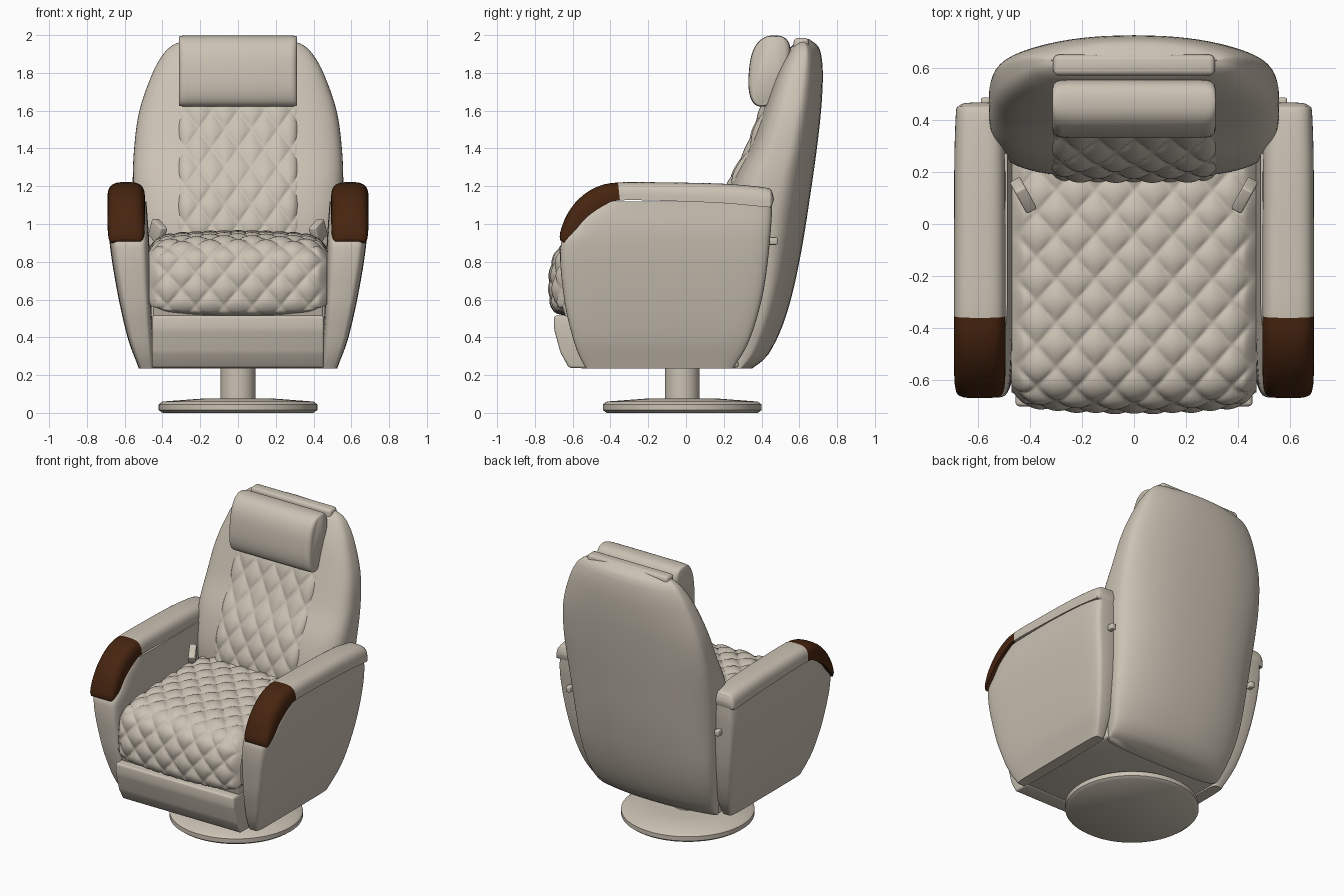
import bpy, bmesh, math
from mathutils import Vector

if "Cube" in bpy.data.objects:
    bpy.data.objects.remove(bpy.data.objects["Cube"])


def material(name, rgb):
    m = bpy.data.materials.new(name)
    m.diffuse_color = (*rgb, 1)
    m.use_nodes = True
    m.node_tree.nodes["Principled BSDF"].inputs["Base Color"].default_value = m.diffuse_color
    return m


LEATHER = material("cream_leather", (0.60, 0.54, 0.455))
WOOD = material("dark_brown_wood", (0.062, 0.018, 0.005))


def finish(name, bm, angle=40, recalc=True):
    if recalc:
        bmesh.ops.recalc_face_normals(bm, faces=bm.faces)
    me = bpy.data.meshes.new(name)
    bm.to_mesh(me)
    bm.free()
    me.materials.append(LEATHER)
    me.materials.append(WOOD)
    ob = bpy.data.objects.new(name, me)
    bpy.context.collection.objects.link(ob)
    bpy.ops.object.select_all(action='DESELECT')
    ob.select_set(True)
    bpy.context.view_layer.objects.active = ob
    bpy.ops.object.shade_smooth_by_angle(angle=math.radians(angle))
    return ob


def key(table, t):
    """Smooth interpolation through (t, value) keys."""
    if t <= table[0][0]:
        return table[0][1]
    if t >= table[-1][0]:
        return table[-1][1]
    i = max(k for k in range(len(table) - 1) if table[k][0] <= t)

    def slope(k):
        a, b = table[max(k - 1, 0)], table[min(k + 1, len(table) - 1)]
        return (b[1] - a[1]) / (b[0] - a[0])
    (t0, v0), (t1, v1) = table[i], table[i + 1]
    h = t1 - t0
    s = (t - t0) / h
    return ((2*s**3 - 3*s**2 + 1) * v0 + (s**3 - 2*s**2 + s) * h * slope(i)
            + (3*s**2 - 2*s**3) * v1 + (s**3 - s**2) * h * slope(i + 1))


def oval(rx, ry, e, n=56, arc=2 * math.pi):
    """Superellipse points; a high exponent gives a rounded rectangle."""
    pw = lambda v: math.copysign(abs(v) ** (2 / e), v)
    return [(rx * pw(math.cos(arc * i / n)), ry * pw(math.sin(arc * i / n))) for i in range(n)]


def loft(name, rings, wood_from=None, angle=40):
    bm = bmesh.new()
    vs = [[bm.verts.new(p) for p in r] for r in rings]
    n = len(rings[0])
    for i in range(len(vs) - 1):
        for j in range(n):
            k = (j + 1) % n
            f = bm.faces.new((vs[i][j], vs[i][k], vs[i + 1][k], vs[i + 1][j]))
            f.material_index = int(wood_from is not None and i >= wood_from)
    bm.faces.new(vs[0])
    bm.faces.new(vs[-1]).material_index = int(wood_from is not None)
    return finish(name, bm, angle)


def prism(name, profile, hw, bevel):
    """Side profile (y, z) extruded across x with rounded edges."""
    bm = bmesh.new()
    a = [bm.verts.new((-hw, y, z)) for y, z in profile]
    b = [bm.verts.new((hw, y, z)) for y, z in profile]
    bm.faces.new(a)
    bm.faces.new(b)
    for i in range(len(a)):
        j = (i + 1) % len(a)
        bm.faces.new((a[i], a[j], b[j], b[i]))
    bmesh.ops.bevel(bm, geom=bm.edges[:], offset=bevel, segments=3, profile=0.5, affect='EDGES')
    return finish(name, bm, 50)


def box(name, centre, size, bevel, turn=(0, 0, 0)):
    x, y, z = (s / 2 for s in size)
    ob = prism(name, [(-y, -z), (y, -z), (y, z), (-y, z)], x, bevel)
    ob.location = centre
    ob.rotation_euler = turn
    return ob


def quilt(u, v):
    return math.sqrt(abs(math.sin(math.pi * (u + v)) * math.sin(math.pi * (u - v))))


def sheet(name, nu, nv, point):
    """Grid surface, u across x and v along the path."""
    bm = bmesh.new()
    g = [[bm.verts.new(point(2 * j / nu - 1, i / nv)) for j in range(nu + 1)] for i in range(nv + 1)]
    for i in range(nv):
        for j in range(nu):
            bm.faces.new((g[i][j], g[i][j + 1], g[i + 1][j + 1], g[i + 1][j]))
    return finish(name, bm, 60, recalc=False)


# swivel base and column
def disc(name, steps):
    return loft(name, [[(x, y - 0.02, z) for x, y in oval(r, r, 2, 64)] for r, z in steps])


disc("base_disc", [(0.40, 0.0), (0.42, 0.015), (0.42, 0.045), (0.40, 0.06), (0.20, 0.075)])
disc("base_column", [(0.092, 0.05), (0.092, 0.26)])

# seat body and lower front panel
prism("seat_body", [(-0.55, 0.24), (0.28, 0.24), (0.28, 0.84), (-0.58, 0.84),
                    (-0.65, 0.78), (-0.66, 0.58), (-0.62, 0.45)], 0.45, 0.015)
prism("front_panel", [(-0.50, 0.235), (-0.62, 0.238), (-0.665, 0.32), (-0.698, 0.44),
                      (-0.70, 0.515), (-0.50, 0.515)], 0.455, 0.014)

# quilted seat cushion rolling over the front edge
SEAT = [(-0.64, 0.515), (-0.69, 0.54), (-0.708, 0.64), (-0.703, 0.75), (-0.67, 0.85),
        (-0.58, 0.91), (-0.38, 0.935), (-0.10, 0.945), (0.08, 0.945), (0.25, 0.93)]
dist = [0.0]
for p, q in zip(SEAT, SEAT[1:]):
    dist.append(dist[-1] + math.dist(p, q))
SY = [(d, p[0]) for d, p in zip(dist, SEAT)]
SZ = [(d, p[1]) for d, p in zip(dist, SEAT)]


def seat_point(u, v):
    d = v * dist[-1]
    e = 0.004
    p = Vector((0.47 * u, key(SY, d), key(SZ, d)))
    t = Vector((0, key(SY, d + e) - key(SY, d - e), key(SZ, d + e) - key(SZ, d - e))).normalized()
    normal = Vector((0, -t.z, t.y))
    rim = min(1, (1 - abs(u)) * 10, v * 12)
    h = 0.022 * quilt(0.47 * u / 0.15, d / 0.17) * rim - 0.025 * u * u - 0.045 * u ** 10
    return p + normal * h


sheet("quilted_seat", 110, 150, seat_point)

# backrest shell: stacked rounded sections
BF = [(0.235, 0.22), (0.6, 0.22), (0.95, 0.18), (1.2, 0.235), (1.4, 0.335), (1.6, 0.41),
      (1.8, 0.48), (1.93, 0.55), (1.98, 0.60)]
BB = [(0.235, 0.35), (0.3, 0.43), (0.5, 0.525), (0.8, 0.60), (1.2, 0.665), (1.5, 0.705),
      (1.7, 0.722), (1.85, 0.722), (1.94, 0.70), (1.98, 0.65)]
BW = [(0.235, 0.44), (0.5, 0.50), (0.9, 0.54), (1.2, 0.557), (1.4, 0.55), (1.6, 0.522),
      (1.8, 0.452), (1.9, 0.395), (1.95, 0.34), (1.98, 0.26)]


def back_ring(z):
    f, b, w = key(BF, z), key(BB, z), key(BW, z)
    ring = []
    for x, y in oval(w, (b - f) / 2, 3.4, 72):
        bow = 0.045 * (x / w) ** 2 if y > 0 else 0
        ring.append((x, (f + b) / 2 + y * (1 - bow / ((b - f) / 2)), z))
    return ring


zs = [0.235 + 1.665 * i / 45 for i in range(45)] + [1.9 + 0.01 * i for i in range(9)]
loft("backrest_shell", [back_ring(z) for z in zs], angle=60)


# quilted backrest panel
def back_point(u, v):
    z = 0.88 + 0.78 * v
    rim = min(1, (1 - abs(u)) * 12)
    y = key(BF, z) + 0.03 - 0.035 * (1 - u ** 8) - 0.02 * rim * quilt(0.33 * u / 0.14, z / 0.2)
    return (0.33 * u, y, z)


sheet("quilted_back_panel", 84, 110, back_point)

# head pillow and the strap piece behind it
rings = []
for x, s in [(-0.312, 0.70), (-0.308, 0.84), (-0.295, 0.94), (-0.275, 0.985), (-0.265, 0.975), (-0.25, 1),
             (0.25, 1), (0.265, 0.975), (0.275, 0.985), (0.295, 0.94), (0.308, 0.84), (0.312, 0.70)]:
    rings.append([(x, 0.435 + s * y * (1 + 0.9 * z) + 0.18 * z, 1.81 + (0.9 + 0.1 * s) * z)
                  for y, z in oval(0.102, 0.188, 2.5)])
loft("head_pillow", rings, angle=50)
box("pillow_strap", (0, 0.61, 1.90), (0.62, 0.08, 0.17), 0.02)

# armrests: side body, padded cap with wooden front, buckle and recline knob
AF = [(0.235, -0.53), (0.3, -0.565), (0.4, -0.60), (0.6, -0.645), (0.9, -0.662), (0.97, -0.60),
      (1.05, -0.535), (1.12, -0.44)]
AB = [(0.235, 0.25), (0.35, 0.32), (0.5, 0.375), (0.7, 0.42), (1.0, 0.452), (1.12, 0.455)]
AO = [(0.235, 0.525), (0.4, 0.585), (0.7, 0.65), (0.95, 0.684), (1.12, 0.68)]
AI = [(0.235, 0.445), (0.6, 0.46), (0.9, 0.47), (1.12, 0.485)]
CAP = [(0.466, 1.13, 0.455, 1.095), (0.455, 1.17, 0.45, 1.09), (0.42, 1.193, 0.42, 1.09),
       (0.2, 1.213, 0.2, 1.11), (-0.1, 1.22, -0.1, 1.122), (-0.36, 1.22, -0.35, 1.125),
       (-0.48, 1.193, -0.43, 1.10), (-0.57, 1.13, -0.52, 1.04), (-0.63, 1.05, -0.58, 0.975),
       (-0.665, 0.96, -0.63, 0.92), (-0.668, 0.915, -0.645, 0.90)]
CAP_W = [(0, 0.07), (1, 0.083), (2, 0.092), (3, 0.098), (8, 0.098), (9, 0.092), (10, 0.08)]
CAP_KEYS = [[(i, row[c]) for i, row in enumerate(CAP)] for c in range(4)]


def cap_ring(t, side):
    ty, tz, by, bz = (key(k, t) for k in CAP_KEYS)
    w = key(CAP_W, t)
    arch = oval(w, 1, 3.2, 28, math.pi) + [(-w, 0)]
    return [(side * (0.592 + x), by + (ty - by) * s, bz + (tz - bz) * s) for x, s in arch]


for side, tag in ((1, "right"), (-1, "left")):
    body = []
    for i in range(37):
        z = 0.235 + 0.885 * i / 36
        f, b, o, n = (key(k, z) for k in (AF, AB, AO, AI))
        body.append([(side * ((o + n) / 2 + x), (f + b) / 2 + y, z)
                     for x, y in oval((o - n) / 2, (b - f) / 2, 7)])
    loft(tag + "_arm_body", body, angle=50)
    loft(tag + "_arm_cap", [cap_ring(i / 4, side) for i in range(41)], wood_from=20, angle=60)
    box(tag + "_belt_buckle", (side * 0.425, 0.11, 0.96), (0.045, 0.11, 0.10), 0.008,
        (0.5, 0, side * -0.5))
    box(tag + "_recline_knob", (side * 0.57, 0.455, 0.91), (0.035, 0.06, 0.04), 0.008)
